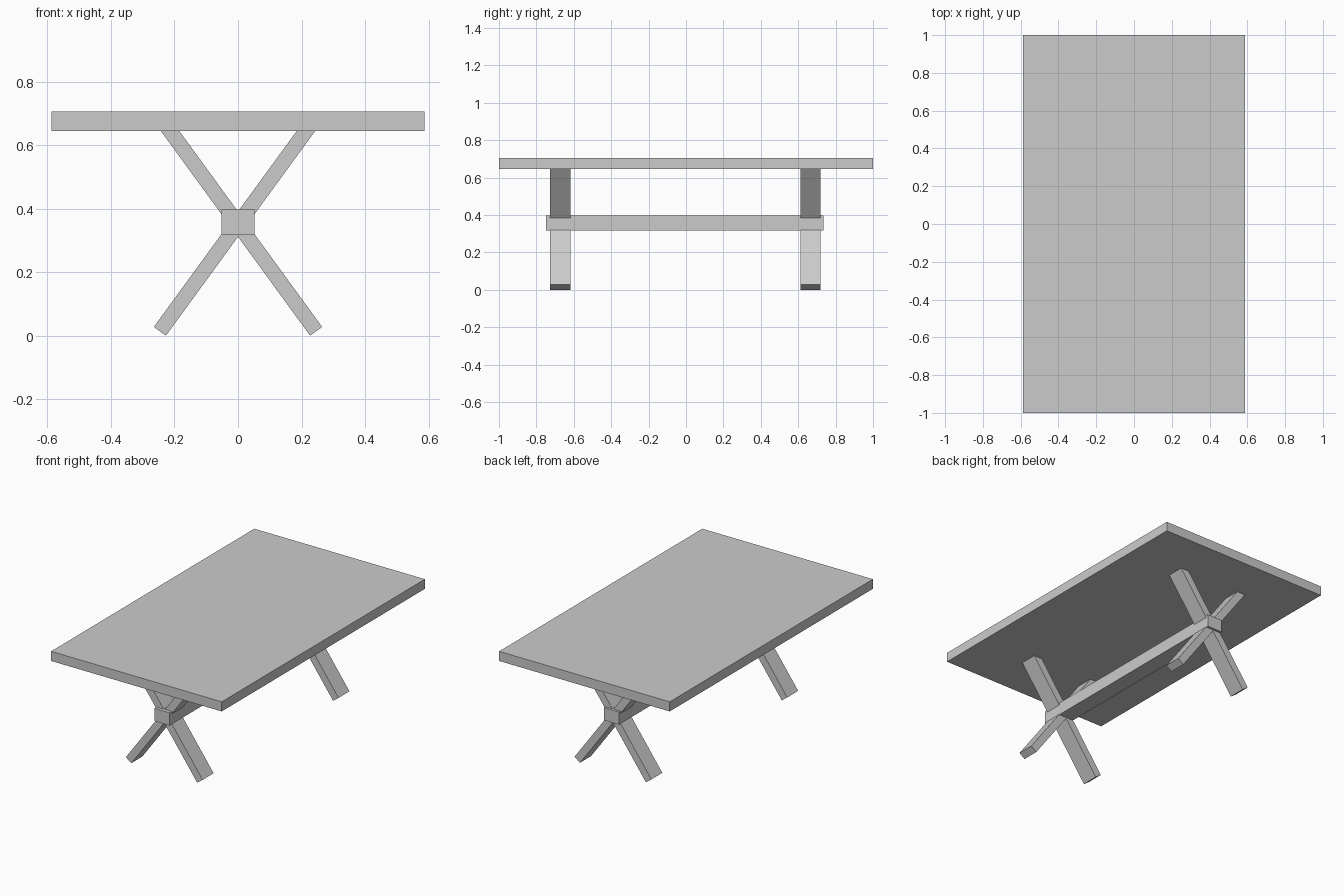
import bpy, math

if "Cube" in bpy.data.objects:
    bpy.data.objects.remove(bpy.data.objects["Cube"])


def box(name, size, location, tilt=0.0):
    """Flat-faced box, optionally tilted about the y axis."""
    bpy.ops.mesh.primitive_cube_add(size=1, location=location, rotation=(0, tilt, 0))
    obj = bpy.context.object
    obj.name = name
    obj.scale = size
    bpy.ops.object.transform_apply(location=False, rotation=True, scale=True)
    return obj


# Table top slab
box("table_top", (1.176, 2.0, 0.06), (0, 0, 0.675))

# Long stretcher beam joining the two trestles
box("stretcher_beam", (0.104, 1.482, 0.079), (0, -0.007, 0.357))

# Crossed bars, one X at each end; upper ends are set into the top
angle = math.radians(53.9)
for end, y in (("front", -0.672), ("back", 0.665)):
    for side, sign in (("left", 1), ("right", -1)):
        box(f"{end}_{side}_cross_leg", (0.835, 0.108, 0.047), (0, y, 0.351), -sign * angle)
